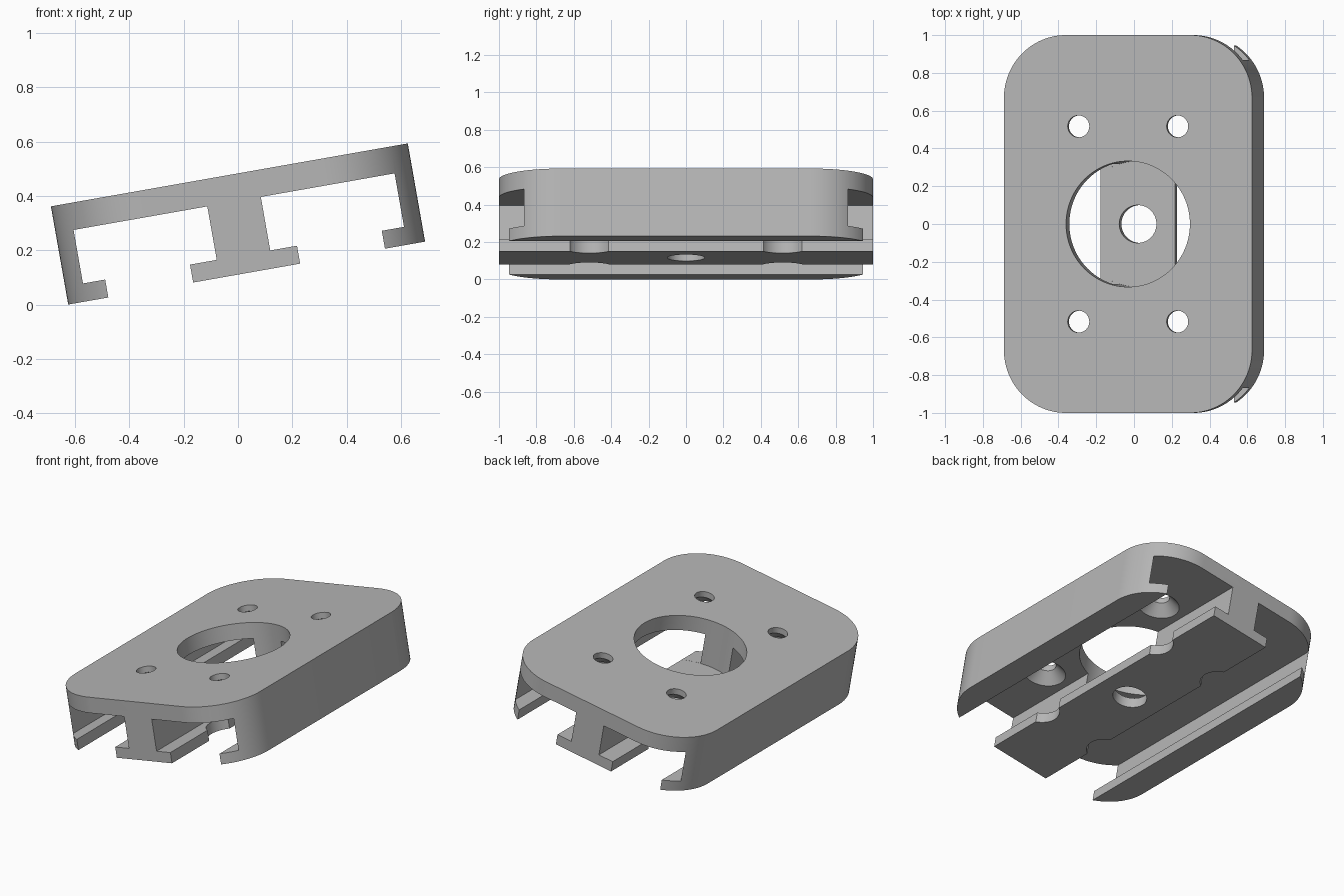
import bpy, bmesh, math
from mathutils import Matrix

if "Cube" in bpy.data.objects:
    bpy.data.objects.remove(bpy.data.objects["Cube"], do_unlink=True)

HALF_W, HEIGHT, CORNER = 0.667, 0.367, 0.333
UNDER, LIP = 0.267, 0.067
TILT = math.radians(10)

grey = bpy.data.materials.new("plain grey")
grey.use_nodes = True
colour = (0.47, 0.47, 0.47, 1)
grey.diffuse_color = colour
grey.node_tree.nodes["Principled BSDF"].inputs["Base Color"].default_value = colour


def loft(name, rings):
    """Solid through a stack of rings with equal point counts."""
    bm = bmesh.new()
    loops = [[bm.verts.new(p) for p in ring] for ring in rings]
    bm.faces.new(loops[0])
    bm.faces.new(loops[-1])
    n = len(loops[0])
    for a, b in zip(loops, loops[1:]):
        for i in range(n):
            j = (i + 1) % n
            bm.faces.new((a[i], a[j], b[j], b[i]))
    bmesh.ops.recalc_face_normals(bm, faces=bm.faces)
    mesh = bpy.data.meshes.new(name)
    bm.to_mesh(mesh)
    bm.free()
    mesh.materials.append(grey)
    obj = bpy.data.objects.new(name, mesh)
    bpy.context.collection.objects.link(obj)
    return obj


def turned(name, x, y, steps, n=64):
    """Round solid from (radius, height) steps."""
    angles = [2 * math.pi * i / n for i in range(n)]
    return loft(name, [[(x + r * math.cos(a), y + r * math.sin(a), z) for a in angles]
                       for r, z in steps])


def boolean(target, cutter, operation):
    mod = target.modifiers.new(cutter.name, 'BOOLEAN')
    mod.operation = operation
    mod.solver = 'EXACT'
    mod.object = cutter
    bpy.context.view_layer.objects.active = target
    bpy.ops.object.modifier_apply(modifier=mod.name)
    bpy.data.objects.remove(cutter, do_unlink=True)


# Rail section: plate, hooked side walls and central T, mirrored about the middle
right = [(0.2, 0), (0.2, LIP), (0.1, LIP), (0.1, UNDER), (0.6, UNDER), (0.6, LIP),
         (0.517, LIP), (0.517, 0), (0.75, 0), (0.75, HEIGHT)]
section = right + [(-x, z) for x, z in reversed(right)]
base = loft("slotted_mounting_base", [[(x, y, z) for x, z in section] for y in (-1.1, 1.1)])

# Trim to a rounded rectangle in plan
outline = []
for k, (sx, sy) in enumerate([(1, 1), (-1, 1), (-1, -1), (1, -1)]):
    for i in range(25):
        a = math.pi / 2 * (k + i / 24)
        outline.append((sx * (HALF_W - CORNER) + CORNER * math.cos(a),
                        sy * (1 - CORNER) + CORNER * math.sin(a)))
trim = loft("rounded_trim", [[(x, y, z) for x, y in outline] for z in (-0.2, 0.6)])
boolean(base, trim, 'INTERSECT')

# Large opening through plate and stem, down to the foot, then the foot hole
boolean(base, turned("large_opening", 0, 0, [(0.333, LIP - 0.0005), (0.333, 0.6)], 96), 'DIFFERENCE')
boolean(base, turned("foot_hole", 0, 0, [(0.1, -0.2), (0.1, 0.2)]), 'DIFFERENCE')

# Countersunk screw holes, whose clearance notches the foot edges
for sx in (-1, 1):
    for sy in (-1, 1):
        screw = turned("screw_hole", 0.266 * sx, 0.517 * sy,
                       [(0.123, -0.2), (0.123, UNDER), (0.058, UNDER + 0.062), (0.058, 0.6)])
        boolean(base, screw, 'DIFFERENCE')

# Tilt about the long axis and rest on the ground
base.data.transform(Matrix.Rotation(-TILT, 4, 'Y'))
xs = [v.co.x for v in base.data.vertices]
base.data.transform(Matrix.Translation((-(min(xs) + max(xs)) / 2, 0,
                                        -min(v.co.z for v in base.data.vertices))))

bpy.ops.object.select_all(action='DESELECT')
base.select_set(True)
bpy.context.view_layer.objects.active = base
bpy.ops.object.shade_smooth_by_angle(angle=math.radians(25))
